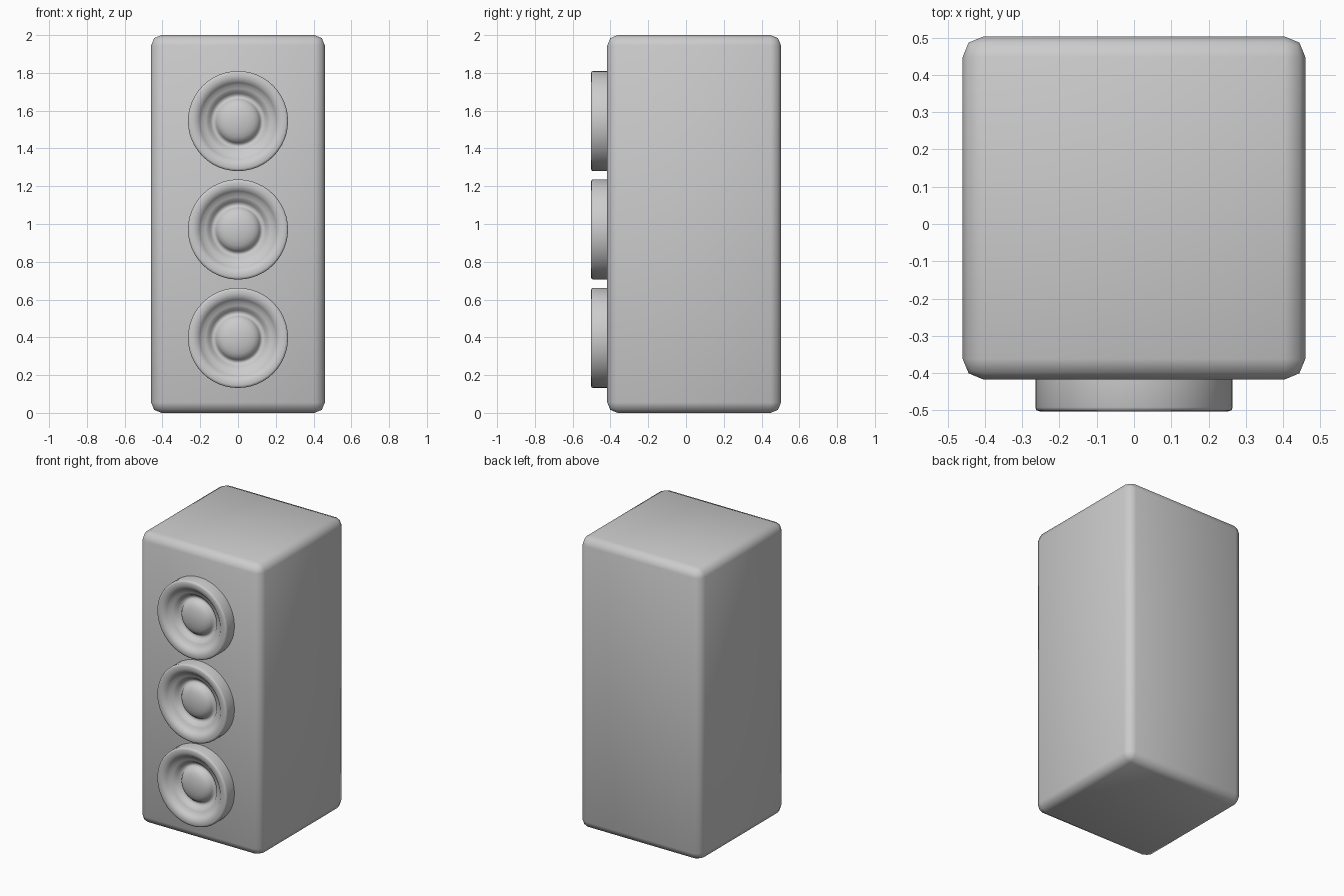
import bpy, bmesh
from math import pi, cos, sin, radians

if "Cube" in bpy.data.objects:
    bpy.data.objects.remove(bpy.data.objects["Cube"])


def new_object(name, bm):
    mesh = bpy.data.meshes.new(name)
    bmesh.ops.recalc_face_normals(bm, faces=bm.faces[:])
    bm.to_mesh(mesh)
    bm.free()
    obj = bpy.data.objects.new(name, mesh)
    bpy.context.collection.objects.link(obj)
    return obj


def smooth(obj, angle):
    bpy.ops.object.select_all(action='DESELECT')
    obj.select_set(True)
    bpy.context.view_layer.objects.active = obj
    bpy.ops.object.shade_smooth_by_angle(angle=radians(angle))


# Cabinet: box with rounded edges
bm = bmesh.new()
bmesh.ops.create_cube(bm, size=1)
for v in bm.verts:
    v.co.x *= 0.92
    v.co.y = v.co.y * 0.92 + 0.043
    v.co.z = v.co.z * 2 + 1
bmesh.ops.bevel(bm, geom=bm.edges[:], offset=0.055, segments=2,
                profile=0.5, affect='EDGES')
smooth(new_object("cabinet", bm), 60)

# Driver profile (radius, y): rounded rim, sloping cone, central dome
PROFILE = [(0.265, -0.41), (0.265, -0.492), (0.262, -0.500), (0.252, -0.503),
           (0.235, -0.503), (0.215, -0.498), (0.203, -0.485), (0.190, -0.472),
           (0.172, -0.465), (0.158, -0.458), (0.146, -0.440), (0.134, -0.432),
           (0.122, -0.434), (0.115, -0.448), (0.104, -0.462), (0.085, -0.473),
           (0.060, -0.480), (0.030, -0.485)]
TIP_Y = -0.486
SIDES = 48


def driver(name, z):
    bm = bmesh.new()
    rings = [[bm.verts.new((r * cos(2 * pi * i / SIDES), y,
                            z + r * sin(2 * pi * i / SIDES)))
              for i in range(SIDES)] for r, y in PROFILE]
    for a, b in zip(rings, rings[1:]):
        for i in range(SIDES):
            j = (i + 1) % SIDES
            bm.faces.new((a[i], a[j], b[j], b[i]))
    tip = bm.verts.new((0, TIP_Y, z))
    for i in range(SIDES):
        bm.faces.new((rings[-1][i], rings[-1][(i + 1) % SIDES], tip))
    bm.faces.new(rings[0])
    smooth(new_object(name, bm), 60)


# Three stacked drivers on the front
for name, z in (("lower", 0.397), ("middle", 0.971), ("upper", 1.545)):
    driver(name + "_driver", z)
